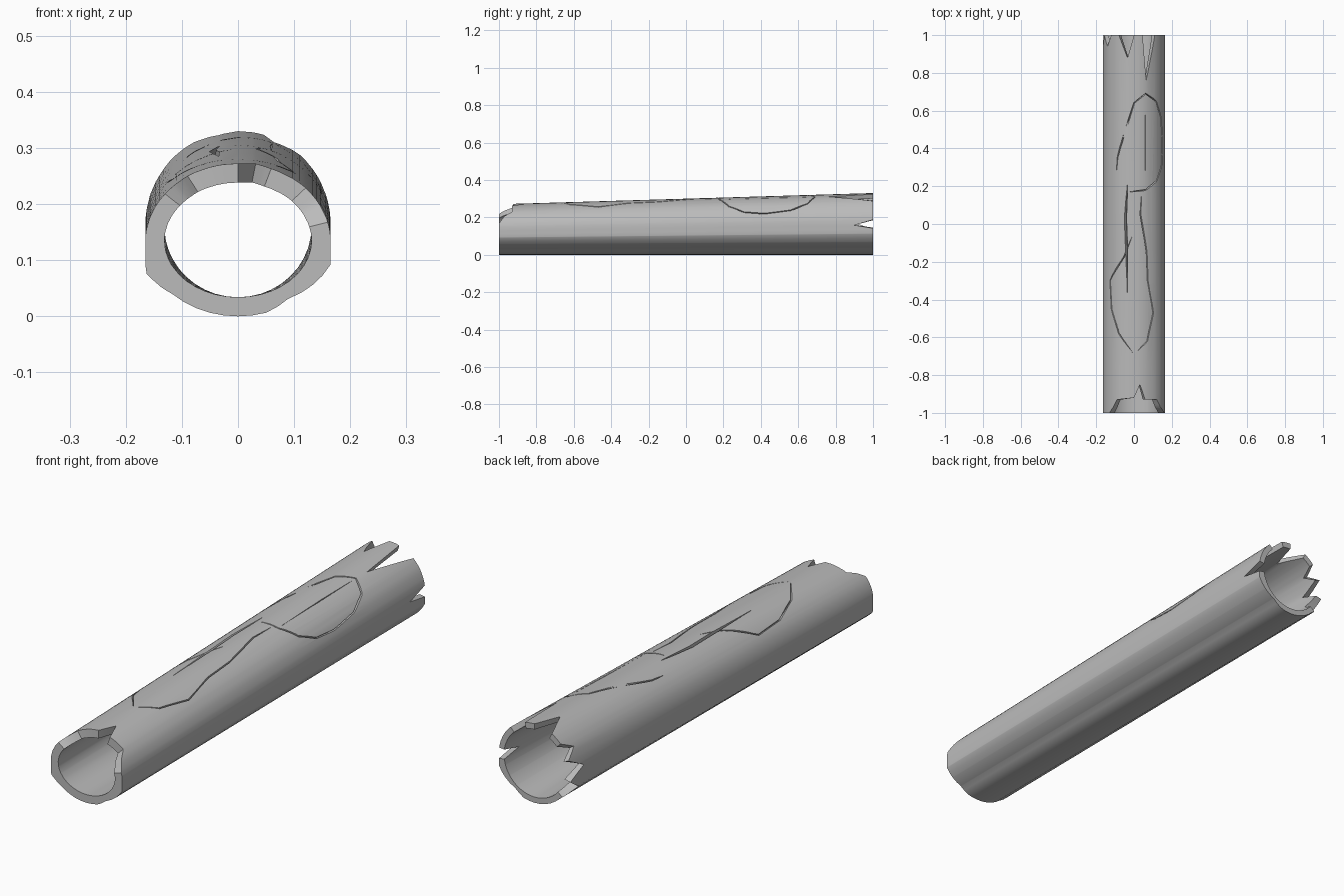
import bpy, bmesh
from math import sin, cos, radians

cube = bpy.data.objects.get("Cube")
if cube:
    bpy.data.objects.remove(cube, do_unlink=True)

HALF_WIDTH, WALL = 0.165, 0.034

# Weathered grey
grey = bpy.data.materials.new("weathered_grey")
grey.use_nodes = True
GREY = (0.5, 0.5, 0.5, 1)
grey.diffuse_color = GREY
grey.node_tree.nodes["Principled BSDF"].inputs["Base Color"].default_value = GREY

# Profiles by angle, measured from the top towards +x
FRONT_RIM = [(-180, -1), (-52, -1), (-42, -0.97), (-33, -0.93), (0, -0.92), (11, -0.85),
             (21, -0.93), (47, -0.93), (58, -0.97), (76, -1), (180, -1)]
BACK_RIM = [(-180, 1), (-130, 1), (-115, 0.94), (-102, 1), (-88, 0.91), (-72, 1),
            (-58, 0.94), (-47, 1), (-29, 1), (-12, 0.88), (0, 1), (16, 1), (23, 0.76),
            (42, 1), (82, 1), (92, 0.9), (98, 1), (180, 1)]
BULGE = [(-180, 1), (-135, 1), (-114, 1.08), (-85, 1), (85, 1), (107, 1.05),
         (125, 1), (145, 0.94), (162, 1), (180, 1)]


def lerp(keys, a):
    for (a0, v0), (a1, v1) in zip(keys, keys[1:]):
        if a0 <= a <= a1:
            return v0 + (v1 - v0) * (a - a0) / (a1 - a0)
    return keys[-1][1]


def surface(a, y, inset=0.0):
    """Point on the tapering shell, set in by the given depth."""
    half_height = 0.15 + 0.015 * y
    k = lerp(BULGE, a) if inset < 0.02 else 1
    x = (HALF_WIDTH - inset) * k * sin(radians(a))
    z = half_height + (half_height - inset) * k * cos(radians(a))
    return (max(-HALF_WIDTH, min(HALF_WIDTH, x)), y, max(0, z))


def mesh_object(name, bm):
    bmesh.ops.recalc_face_normals(bm, faces=bm.faces)
    me = bpy.data.meshes.new(name)
    bm.to_mesh(me)
    bm.free()
    me.materials.append(grey)
    ob = bpy.data.objects.new(name, me)
    bpy.context.collection.objects.link(ob)
    return ob


def bridge(bm, r0, r1):
    n = len(r0)
    for i in range(n):
        j = (i + 1) % n
        bm.faces.new((r0[i], r0[j], r1[j], r1[i]))


# Hollow log: closed loop of rings out along the bark and back through the bore
angles = set(range(-180, 180, 9))
for keys in (FRONT_RIM, BACK_RIM, BULGE):
    angles |= {a for a, _ in keys if a < 180}
angles = sorted(angles)
bm = bmesh.new()
middle = (-0.75, -0.3, 0.2, 0.65)
rings = []
for inset, flip in ((0, False), (WALL, True)):
    side = []
    for y in (None,) + middle + (1,):
        ring = []
        for a in angles:
            yy = lerp(FRONT_RIM, a) if y is None else lerp(BACK_RIM, a) if y == 1 else y
            # The wall thins towards the splintered back
            depth = inset * (0.7 if y == 1 else 1)
            ring.append(bm.verts.new(surface(a, yy, depth)))
        side.append(ring)
    rings += side[::-1] if flip else side
for r0, r1 in zip(rings, rings[1:] + rings[:1]):
    bridge(bm, r0, r1)
log = mesh_object("hollow_log", bm)

# Bark cracks: tapering grooves along (angle, y) paths, with width and depth
CRACKS = {
    "side_arc_crack": (0.004, 0.010, [(-8, 0.17), (22, 0.18), (47, 0.23), (62, 0.31), (66, 0.42),
                       (60, 0.56), (45, 0.65), (22, 0.69), (0, 0.64), (-32, 0.35), (-34, 0.28)]),
    "front_right_crack": (0.004, 0.010, [(0, -0.69), (25, -0.62), (38, -0.47), (26, -0.3),
                          (24, -0.15), (12, 0.05), (14, 0.16)]),
    "front_left_crack": (0.004, 0.010, [(-4, -0.07), (-18, -0.17), (-50, -0.3), (-46, -0.45),
                         (-29, -0.58), (-3, -0.68)]),
    "top_split": (0.008, 0.016, [(-12, -0.38), (-14, -0.12), (-16, 0.03), (-12, 0.21)]),
    "long_split": (0.003, 0.008, [(21, 0.2), (21, 0.45), (22, 0.66)]),
}
cutters = []
for name, (width, depth, path) in CRACKS.items():
    bm = bmesh.new()
    sections = []
    for i, (a, y) in enumerate(path):
        t = 0.25 if i in (0, len(path) - 1) else 1
        a0, y0 = path[max(i - 1, 0)]
        a1, y1 = path[min(i + 1, len(path) - 1)]
        # Sideways direction across the crack, in arc length and y
        da, dy = radians(a1 - a0) * HALF_WIDTH, y1 - y0
        size = (da * da + dy * dy) ** 0.5
        sa, sy = dy / size * width * t, -da / size * width * t
        turn = sa / radians(HALF_WIDTH)
        sections.append([bm.verts.new(p) for p in (
            surface(a - turn, y - sy, -0.006), surface(a + turn, y + sy, -0.006),
            surface(a, y, depth * t + 0.002))])
    for s0, s1 in zip(sections, sections[1:]):
        bridge(bm, s0, s1)
    bm.faces.new(sections[0])
    bm.faces.new(sections[-1])
    bmesh.ops.triangulate(bm, faces=bm.faces)
    cutter = mesh_object(name, bm)
    cutter.hide_render = True
    cutters.append(cutter)
    mod = log.modifiers.new(name, "BOOLEAN")
    mod.operation, mod.solver, mod.object = "DIFFERENCE", "EXACT", cutter

bpy.ops.object.select_all(action="DESELECT")
log.select_set(True)
bpy.context.view_layer.objects.active = log
for name in CRACKS:
    bpy.ops.object.modifier_apply(modifier=name)
for cutter in cutters:
    bpy.data.objects.remove(cutter, do_unlink=True)
bpy.ops.object.shade_smooth_by_angle(angle=radians(30))
